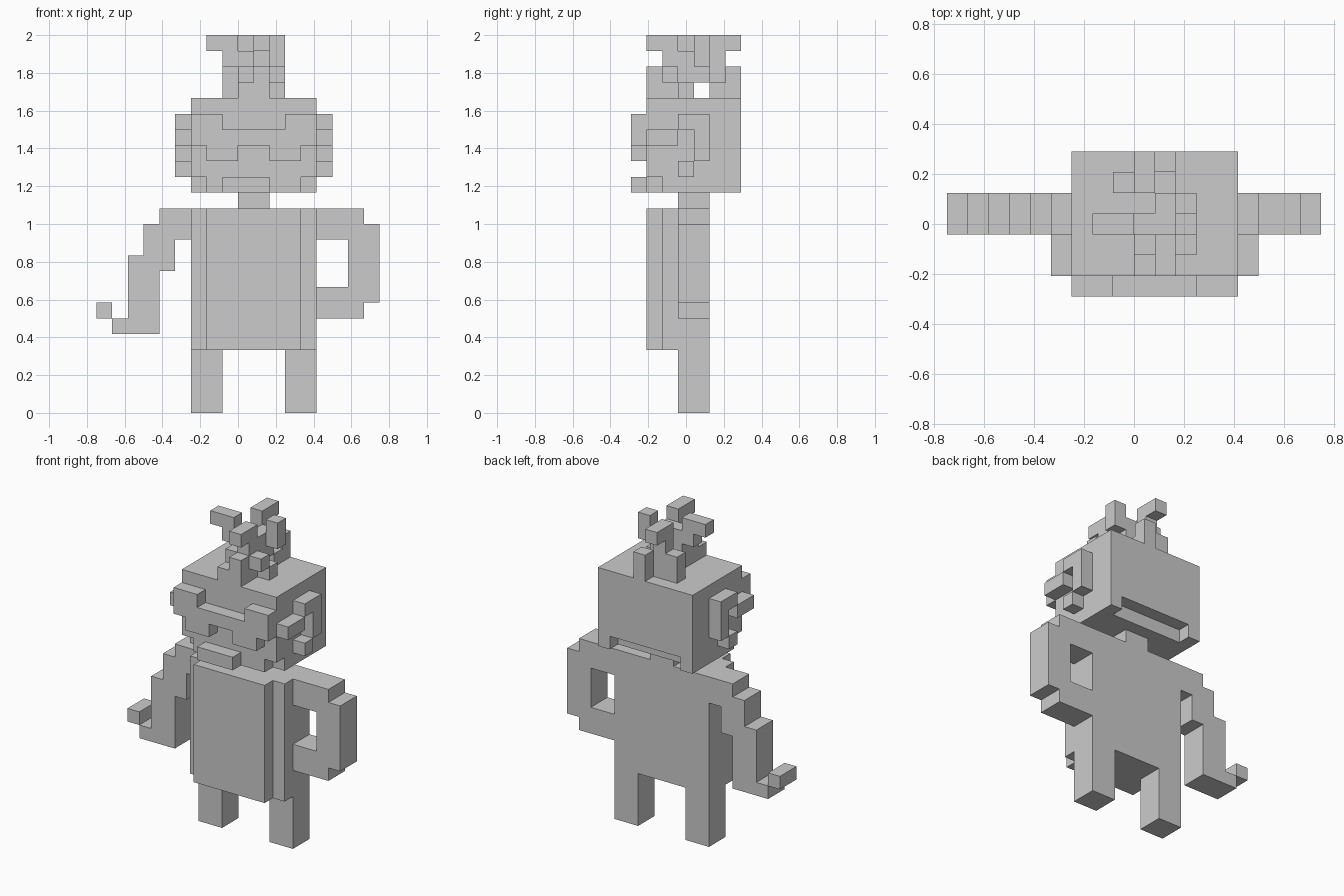
import bpy, bmesh
from itertools import product
from mathutils import Vector

UNIT = 1 / 12

cube = bpy.data.objects.get("Cube")
if cube:
    bpy.data.objects.remove(cube, do_unlink=True)

grey = bpy.data.materials.new("light_grey")
grey.use_nodes = True
colour = (0.6, 0.6, 0.6, 1)
grey.diffuse_color = colour
grey.node_tree.nodes["Principled BSDF"].inputs["Base Color"].default_value = colour


def cells(box):
    """Grid cells inside a box given as x0, x1, y0, y1, z0, z1."""
    return set(product(range(*box[0:2]), range(*box[2:4]), range(*box[4:6])))


def block_part(name, boxes, cuts=()):
    """One blocky shell made from the union of boxes minus cuts."""
    solid = set().union(*map(cells, boxes)).difference(*map(cells, cuts))
    bm = bmesh.new()
    for cell in solid:
        for axis, side in product(range(3), (-1, 1)):
            step = Vector((0, 0, 0))
            step[axis] = side
            if tuple(int(c + s) for c, s in zip(cell, step)) in solid:
                continue
            u, v = Vector((0, 0, 0)), Vector((0, 0, 0))
            u[(axis + 1) % 3] = v[(axis + 2) % 3] = 0.5
            mid = Vector(cell) + Vector((0.5, -3, 0.5)) + step / 2
            ring = [mid - u - v, mid + u - v, mid + u + v, mid - u + v]
            bm.faces.new([bm.verts.new(p * UNIT) for p in ring[::side]])
    bmesh.ops.remove_doubles(bm, verts=bm.verts, dist=UNIT / 100)
    bmesh.ops.dissolve_limit(bm, angle_limit=0.01, verts=bm.verts, edges=bm.edges)
    mesh = bpy.data.meshes.new(name)
    bm.to_mesh(mesh)
    bm.free()
    mesh.materials.append(grey)
    obj = bpy.data.objects.new(name, mesh)
    bpy.context.collection.objects.link(obj)


def mirrored(box):
    """Mirror a box about the figure's own middle plane."""
    return (2 - box[1], 2 - box[0], *box[2:])


# Legs, torso with front plate, neck
leg = (3, 5, 3, 5, 0, 4)
block_part("left_leg", [leg])
block_part("right_leg", [mirrored(leg)])
block_part("torso", [(-3, 5, 2, 5, 4, 13), (-2, 4, 1, 2, 4, 13)])
block_part("neck", [(0, 2, 3, 5, 13, 14)])

# Left arm bent with the hand on the hip
block_part("left_arm", [(5, 8, 3, 5, 6, 13), (8, 9, 3, 5, 7, 12)],
           [(5, 7, 3, 5, 8, 11)])

# Right arm stepping down and out to an upturned hand
block_part("right_arm", [
    (-5, -3, 3, 5, 11, 13), (-6, -4, 3, 5, 9, 12), (-7, -5, 3, 5, 6, 10),
    (-7, -5, 3, 5, 5, 6), (-8, -5, 3, 5, 5, 6), (-9, -8, 3, 5, 6, 7)],
    [(-9, -7, 3, 5, 7, 9)])

# Head with notched chin corners and a recess at the nape
chin_notch = (4, 5, 1, 2, 14, 15)
block_part("head", [(-3, 5, 1, 7, 14, 20)],
           [chin_notch, mirrored(chin_notch), (-2, 4, 6, 7, 14, 15)])
block_part("mouth", [(-1, 2, 0, 1, 14, 15)])

# Spectacles: lenses, bridge and side arms
lens = [(3, 5, 0, 1, 17, 19), (2, 4, 0, 1, 16, 18)]
temple = (5, 6, 1, 3, 17, 18)
block_part("spectacles", lens + [mirrored(b) for b in lens] + [(-1, 3, 0, 1, 17, 18)])
block_part("left_temple", [temple])
block_part("right_temple", [mirrored(temple)])

# Ears: hooked rim and lobe
ear = [(5, 6, 3, 5, 18, 19), (5, 6, 4, 5, 16, 18), (5, 6, 3, 4, 15, 16)]
block_part("left_ear", ear)
block_part("right_ear", [mirrored(b) for b in ear])

# Tuft of hair: root, front locks, side locks, back locks
block_part("hair_root", [(0, 2, 1, 4, 20, 21), (1, 2, 1, 2, 21, 22),
                         (0, 2, 3, 4, 21, 23), (1, 2, 4, 5, 21, 23),
                         (2, 3, 3, 4, 20, 21), (2, 3, 2, 3, 21, 22)])
block_part("front_lock", [(1, 2, 1, 3, 23, 24), (1, 2, 2, 3, 21, 23),
                          (0, 1, 2, 3, 21, 22)])
block_part("right_lock", [(-2, 0, 3, 4, 23, 24), (-1, 0, 3, 4, 22, 23)])
block_part("left_lock", [(2, 3, 4, 5, 22, 24)])
block_part("back_lock", [(0, 1, 5, 7, 23, 24), (0, 1, 5, 6, 20, 23),
                         (-1, 0, 5, 6, 20, 22), (1, 2, 5, 6, 20, 21),
                         (1, 2, 6, 7, 20, 22)])
